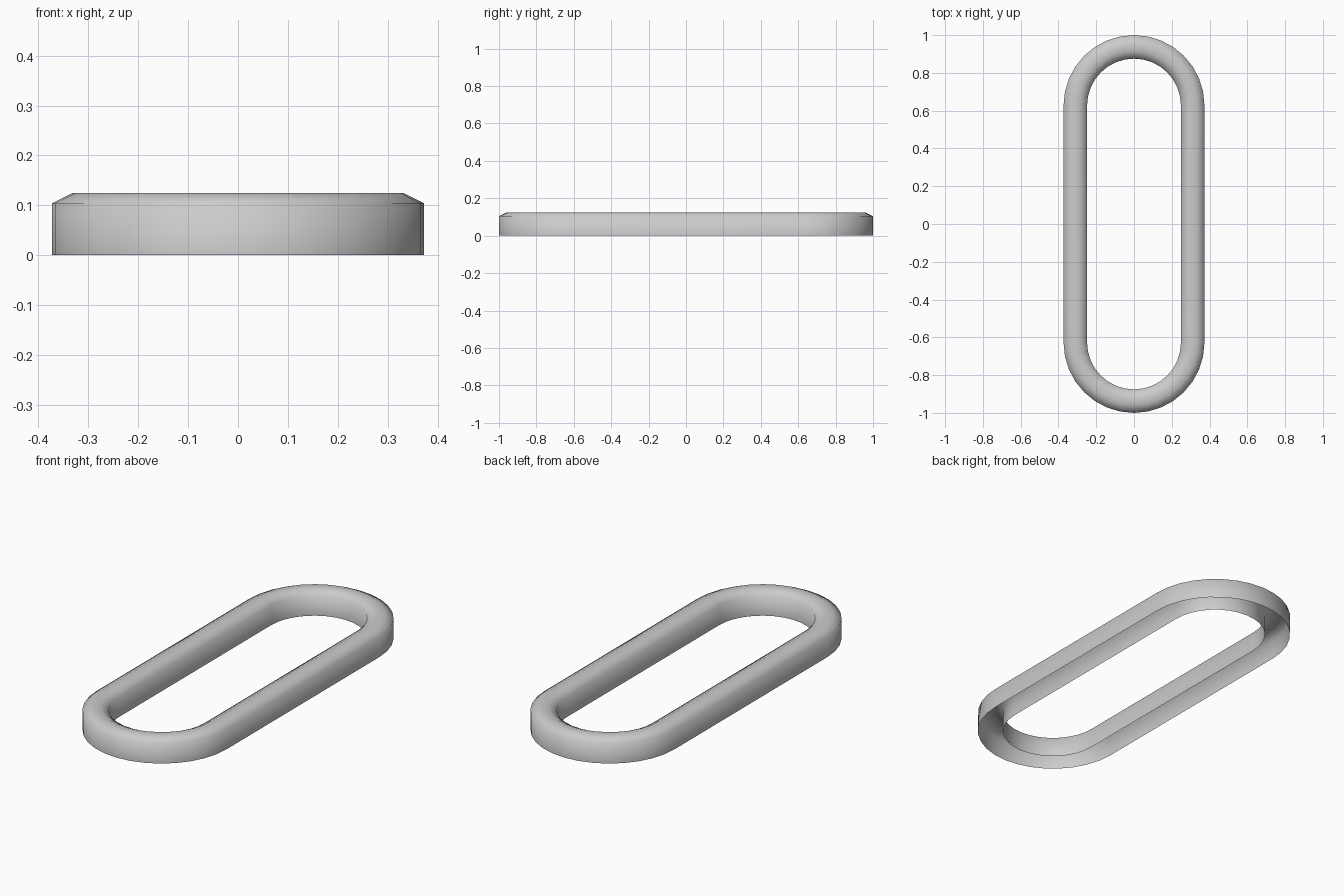
import bpy, bmesh
from math import cos, sin, pi

if "Cube" in bpy.data.objects:
    bpy.data.objects.remove(bpy.data.objects["Cube"])

R, W, H = 0.373, 0.1245, 0.125      # outer end radius, band width, height
CY = 1.0 - R                        # centre of each rounded end
SEG = 16                            # segments per half circle
STEP = W / 3

# Cross-section (radius, z): outer wall, bevelled top, inner wall, open below
profile = [(R, 0), (R, H - STEP / 2), (R - STEP, H),
           (R - 2 * STEP, H), (R - W, H - STEP / 2), (R - W, 0)]

# Sweep the cross-section around the oblong path
bm = bmesh.new()
rings = []
for end in (0, 1):
    for i in range(SEG + 1):
        a = end * pi + pi * i / SEG
        cy = -CY if end else CY
        rings.append([bm.verts.new((r * cos(a), cy + r * sin(a), z)) for r, z in profile])
for k, ring in enumerate(rings):
    nxt = rings[(k + 1) % len(rings)]
    for j in range(len(profile) - 1):
        bm.faces.new((ring[j], nxt[j], nxt[j + 1], ring[j + 1]))
for f in bm.faces:
    f.smooth = True

mesh = bpy.data.meshes.new("oblong_ring")
bm.to_mesh(mesh)
bm.free()
bpy.context.collection.objects.link(bpy.data.objects.new("oblong_ring", mesh))
